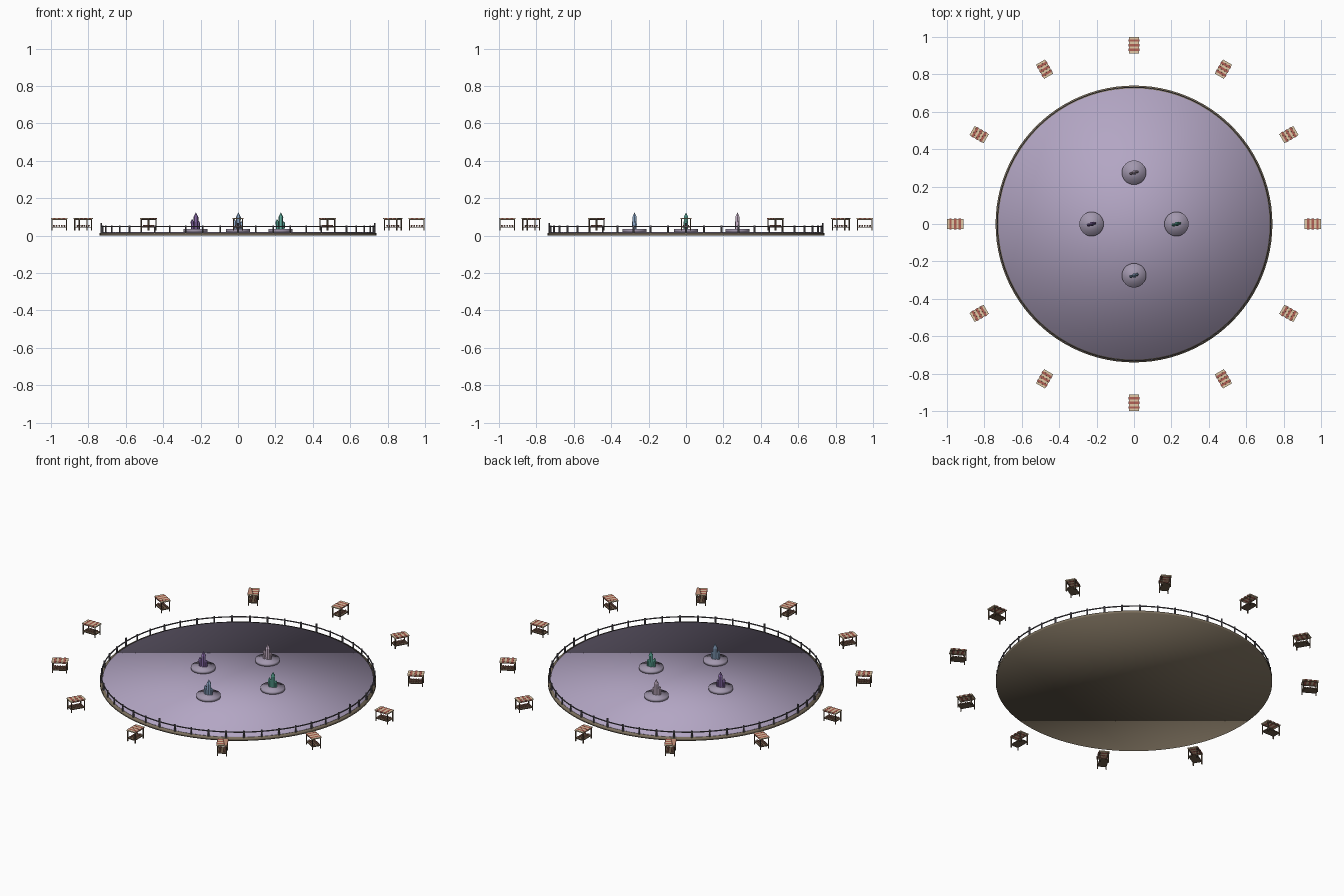
import bpy, bmesh, math
from mathutils import Matrix, Vector

if "Cube" in bpy.data.objects:
    bpy.data.objects.remove(bpy.data.objects["Cube"])


def mat(name, r, g, b):
    m = bpy.data.materials.new(name)
    m.diffuse_color = (r, g, b, 1)
    m.use_nodes = True
    m.node_tree.nodes["Principled BSDF"].inputs["Base Color"].default_value = m.diffuse_color
    return m


WOOD = mat("wood", 0.16, 0.11, 0.07)
EARTH = mat("earth", 0.20, 0.16, 0.11)
LILAC = mat("lilac_stone", 0.45, 0.38, 0.55)
STONE = mat("pedestal_stone", 0.36, 0.31, 0.42)
IRON = mat("fence_metal", 0.12, 0.11, 0.13)
RED = mat("red_cloth", 0.45, 0.12, 0.09)
CREAM = mat("cream_cloth", 0.75, 0.58, 0.38)
GOODS = mat("goods", 0.40, 0.17, 0.12)


def finish(bm, name, material, smooth=False, matrix=None):
    me = bpy.data.meshes.new(name)
    bm.to_mesh(me)
    bm.free()
    if smooth:
        me.polygons.foreach_set("use_smooth", [True] * len(me.polygons))
    me.materials.append(material)
    ob = bpy.data.objects.new(name, me)
    bpy.context.collection.objects.link(ob)
    if matrix:
        ob.matrix_world = matrix
    return ob


def cyl(bm, x, y, z0, z1, r1, r2=None, n=8):
    bmesh.ops.create_cone(bm, cap_ends=True, segments=n, radius1=r1,
                          radius2=r1 if r2 is None else r2, depth=z1 - z0,
                          matrix=Matrix.Translation((x, y, (z0 + z1) / 2)))


def box(bm, c, s):
    bmesh.ops.create_cube(bm, size=1, matrix=Matrix.Translation(c) @ Matrix.Diagonal((*s, 1)))


# Round plaza: earth base and stone floor
bm = bmesh.new()
cyl(bm, 0, 0, 0, 0.015, 0.74, n=96)
finish(bm, "plaza_base", EARTH, True)
bm = bmesh.new()
cyl(bm, 0, 0, 0.012, 0.02, 0.725, n=96)
finish(bm, "plaza_floor", LILAC, True)

# Perimeter fence: posts and a continuous rail
R = 0.731
bm = bmesh.new()
for i in range(48):
    a = math.radians(7.5 * i)
    top = 0.068 if i % 12 == 0 else 0.055
    cyl(bm, R * math.cos(a), R * math.sin(a), 0.012, top, 0.005, n=6)
finish(bm, "fence_posts", IRON)

bm = bmesh.new()
N = 96
rings = []
for i in range(N):
    a = 2 * math.pi * i / N
    rings.append([bm.verts.new(((R + dr) * math.cos(a), (R + dr) * math.sin(a), z))
                  for dr, z in ((-.0025, .045), (.0025, .045), (.0025, .05), (-.0025, .05))])
for i in range(N):
    p, q = rings[i], rings[(i + 1) % N]
    for k in range(4):
        j = (k + 1) % 4
        bm.faces.new((p[k], q[k], q[j], p[j]))
bmesh.ops.recalc_face_normals(bm, faces=bm.faces)
finish(bm, "fence_rail", IRON)


# Crystal: hexagonal shaft with a pointed tip, leaning slightly
def crystal(bm, x, y, r, h, lean):
    z = 0.033
    rings = [[bm.verts.new((x + lean * t * h + rr * math.cos(k * math.pi / 3),
                            y + rr * math.sin(k * math.pi / 3), z + t * h)) for k in range(6)]
             for t, rr in ((0, r * 0.9), (0.72, r))]
    tip = bm.verts.new((x + lean * h, y, z + h))
    bm.faces.new(rings[0][::-1])
    for k in range(6):
        j = (k + 1) % 6
        bm.faces.new((rings[0][k], rings[0][j], rings[1][j], rings[1][k]))
        bm.faces.new((rings[1][k], rings[1][j], tip))


# Four pedestals with crystal clusters
for name, x, y, col in (("left", -0.227, 0, (0.26, 0.15, 0.42)),
                        ("right", 0.227, 0, (0.12, 0.45, 0.36)),
                        ("front", 0, -0.275, (0.28, 0.42, 0.62)),
                        ("back", 0, 0.275, (0.62, 0.48, 0.62))):
    place = Matrix.Translation((x, y, 0))
    bm = bmesh.new()
    cyl(bm, 0, 0, 0.018, 0.036, 0.065, n=32)
    finish(bm, name + "_pedestal", STONE, True, place)
    bm = bmesh.new()
    crystal(bm, 0.002, 0, 0.013, 0.092, 0)
    crystal(bm, -0.015, -0.005, 0.009, 0.056, -0.06)
    crystal(bm, 0.015, 0.005, 0.008, 0.045, 0.06)
    finish(bm, name + "_crystals", mat(name + "_crystal", *col), False, place)

# Market stall parts, x is the radial direction
stall = {}
bm = bmesh.new()
for sx in (-1, 1):
    for sy in (-1, 1):
        box(bm, (sx * 0.038, sy * 0.024, 0.058), (0.005, 0.005, 0.062))
box(bm, (0, 0, 0.0445), (0.08, 0.05, 0.005))
for sy in (-1, 1):
    box(bm, (0, sy * 0.024, 0.0865), (0.082, 0.004, 0.004))
stall["stall_frame"] = finish(bm, "stall_frame_1", WOOD)
for key, m, w, idx in (("cream_stripes", CREAM, 0.056, (0, 2, 4, 6)),
                       ("red_stripes", RED, 0.060, (1, 3, 5))):
    bm = bmesh.new()
    for i in idx:
        box(bm, ((i - 3) * 0.0125, 0, 0.0915), (0.0122, w, 0.006))
    stall[key] = finish(bm, key + "_1", m)
bm = bmesh.new()
for i in range(5):
    for sy in (-1, 1):
        bmesh.ops.create_icosphere(bm, subdivisions=1, radius=0.006,
                                   matrix=Matrix.Translation(((i - 2) * 0.014, sy * 0.012, 0.052)))
stall["stall_goods"] = finish(bm, "stall_goods_1", GOODS)

# Ring of twelve stalls around the plaza
for k in range(12):
    place = Matrix.Rotation(math.radians(30 * k), 4, 'Z') @ Matrix.Translation((0.956, 0, 0))
    for key, src in stall.items():
        ob = src
        if k:
            ob = bpy.data.objects.new(f"{key}_{k + 1}", src.data)
            bpy.context.collection.objects.link(ob)
        ob.matrix_world = place
